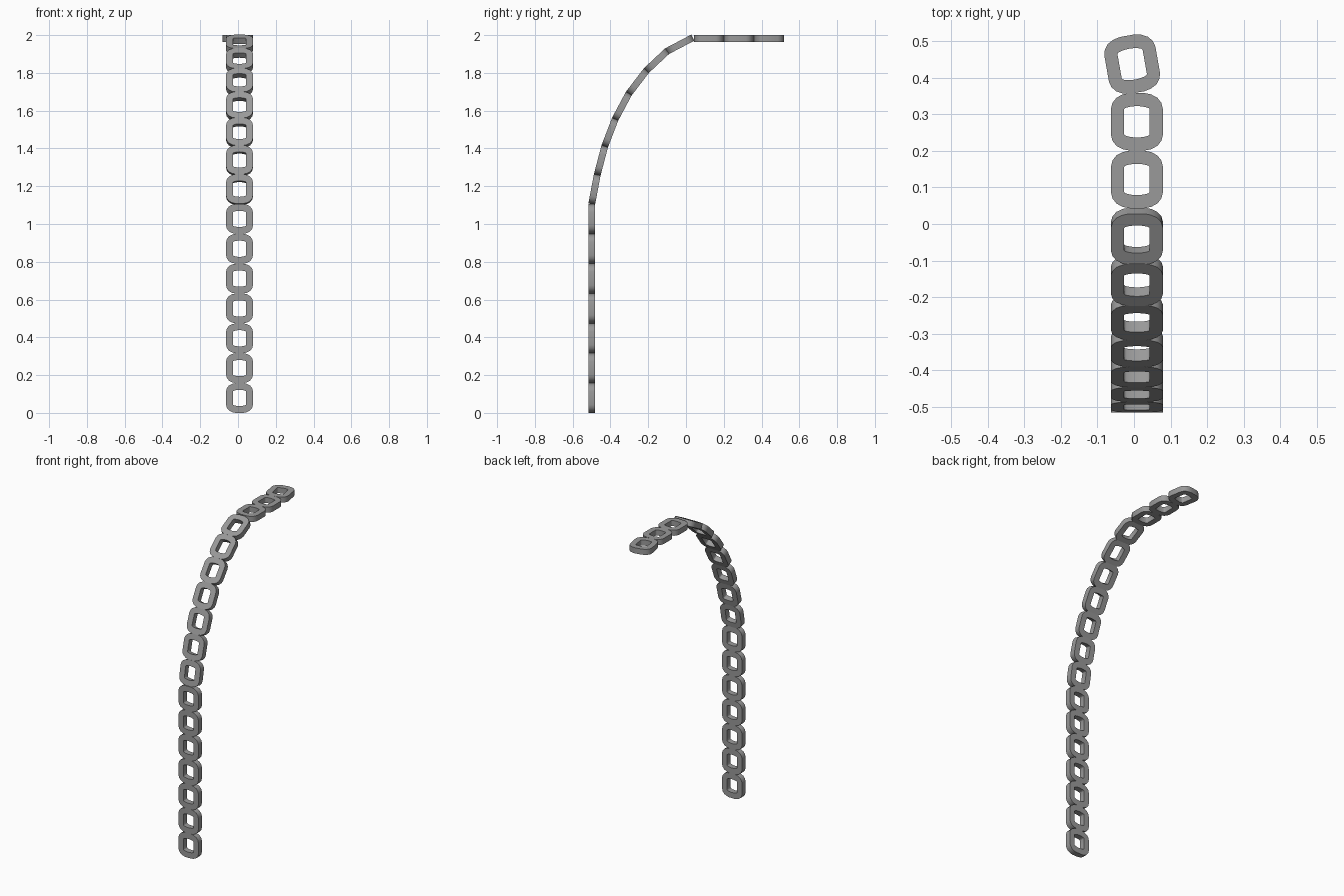
import bpy, bmesh, math
from mathutils import Vector, Matrix

cube = bpy.data.objects.get("Cube")
if cube:
    bpy.data.objects.remove(cube, do_unlink=True)

# Plain grey metal
grey = bpy.data.materials.new("grey_metal")
grey.use_nodes = True
colour = (0.32, 0.32, 0.32, 1)
grey.diffuse_color = colour
grey.node_tree.nodes["Principled BSDF"].inputs["Base Color"].default_value = colour

CENTRE_X = 0.008
THICK = 0.036


def full_loop(quarter):
    """Mirror a quarter outline (side to end) into a closed loop."""
    half = quarter + [(-x, y) for x, y in reversed(quarter[:-1])]
    return half + [(-x, -y) for x, y in half]


# Link outlines: rounded outside, squarer hole
outer = full_loop([(.071, .036), (.067, .052), (.056, .066),
                   (.039, .075), (.02, .079), (0, .079)])
inner = full_loop([(.035, .034), (.033, .037), (.028, .039),
                   (.02, .041), (.01, .0425), (0, .043)])


def link_mesh():
    bm = bmesh.new()
    rings = [[bm.verts.new((x, y, z)) for x, y in loop]
             for loop, z in ((outer, -THICK / 2), (outer, THICK / 2),
                             (inner, THICK / 2), (inner, -THICK / 2))]
    n = len(outer)
    for r in range(4):
        a, b = rings[r], rings[(r + 1) % 4]
        for i in range(n):
            j = (i + 1) % n
            bm.faces.new((a[i], a[j], b[j], b[i]))
    bmesh.ops.recalc_face_normals(bm, faces=bm.faces)
    mesh = bpy.data.meshes.new("chain_link")
    bm.to_mesh(mesh)
    bm.free()
    mesh.materials.append(grey)
    return mesh


mesh = link_mesh()


def add_link(name, start, end, x=CENTRE_X, twist=0):
    """Place a link between two joints given as (y, z)."""
    dy, dz = end[0] - start[0], end[1] - start[1]
    mid = Vector((x, (start[0] + end[0]) / 2, (start[1] + end[1]) / 2))
    obj = bpy.data.objects.new(name, mesh)
    obj.matrix_world = (Matrix.Translation(mid)
                        @ Matrix.Rotation(math.atan2(dz, dy), 4, "X")
                        @ Matrix.Rotation(twist, 4, "Z"))
    bpy.context.collection.objects.link(obj)
    return obj


# Hanging links, then the curve up to the top
PITCH = 0.158
joints = [(-.499, i * PITCH) for i in range(8)]
joints += [(-.47, 1.26), (-.43, 1.412), (-.375, 1.555), (-.303, 1.69),
           (-.209, 1.813), (-.10, 1.915), (.033, 1.985)]
links = [add_link(f"chain_link_{i + 1}", a, b)
         for i, (a, b) in enumerate(zip(joints, joints[1:]))]

# Flat links on top, the last one turned aside
top = 2 - THICK / 2
for i in range(3):
    y = .043 + i * PITCH
    last = i == 2
    links.append(add_link(f"top_link_{i + 1}", (y, top), (y + PITCH, top),
                          -.005 if last else CENTRE_X,
                          math.radians(10) if last else 0))

# Smooth rims with sharp edges (mesh is shared by all links)
bpy.context.view_layer.objects.active = links[0]
links[0].select_set(True)
bpy.ops.object.shade_smooth_by_angle(angle=math.radians(40))
